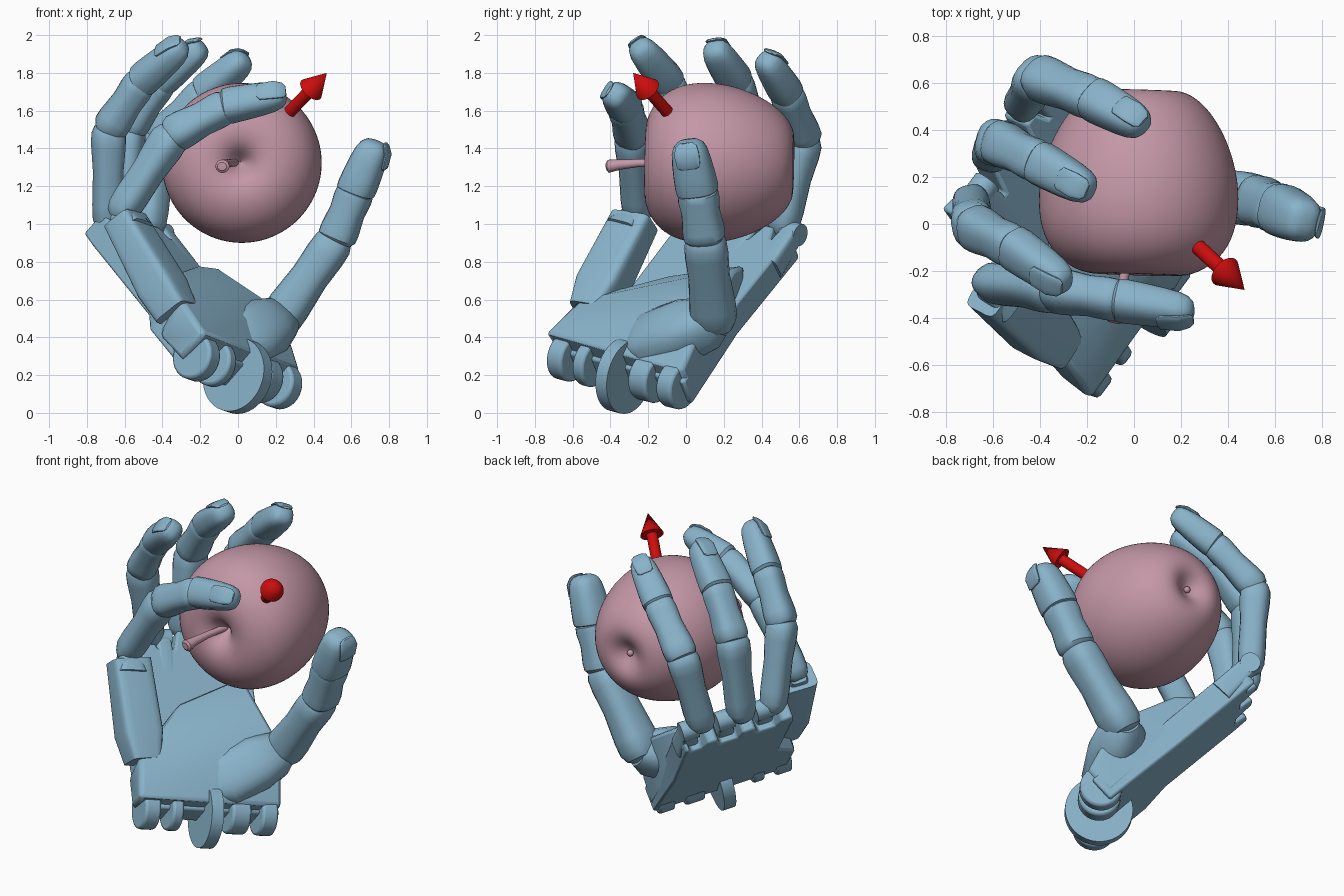
import bpy, bmesh, math
from mathutils import Vector as V

if "Cube" in bpy.data.objects:
    bpy.data.objects.remove(bpy.data.objects["Cube"])


def material(name, rgb):
    m = bpy.data.materials.new(name)
    m.diffuse_color = (*rgb, 1)
    m.use_nodes = True
    m.node_tree.nodes["Principled BSDF"].inputs["Base Color"].default_value = m.diffuse_color
    return m


BLUE = material("blue", (0.25, 0.45, 0.59))
PINK = material("pink", (0.55, 0.31, 0.385))
RED = material("red", (0.6, 0.004, 0.004))
APPLE = V((0.02, 0.17, 1.32))

# Palm frame: U wrist to knuckles, W towards the index side, N out of the palm
P0 = V((0, -0.32, 0.24))
U = V((-0.51, 0.55, 0.66)).normalized()
W = V((0.55, 0.82, -0.15))
W = (W - U * W.dot(U)).normalized()
N = W.cross(U)


def P(u, w, n):
    return P0 + U * u + W * w + N * n


def finish(bm, name, mat, angle=35):
    bmesh.ops.recalc_face_normals(bm, faces=bm.faces)
    me = bpy.data.meshes.new(name)
    bm.to_mesh(me)
    bm.free()
    me.materials.append(mat)
    me.shade_smooth()
    me.set_sharp_from_angle(angle=math.radians(angle))
    ob = bpy.data.objects.new(name, me)
    bpy.context.collection.objects.link(ob)
    return ob


def bevel(ob, width, segments=2):
    b = ob.modifiers.new("bevel", "BEVEL")
    b.width, b.segments, b.limit_method = width, segments, "ANGLE"
    return ob


def loft(name, a, b, up, profile, mat=BLUE, power=2.6, sides=20):
    """Rounded-box tube from a to b; profile rows are (t, half width, half height, lift)."""
    a, b = V(a), V(b)
    d = (b - a).normalized()
    up = (up - d * up.dot(d)).normalized()
    side = d.cross(up)
    bm = bmesh.new()
    rings = []
    for t, rw, rh, lift in profile:
        ring = []
        for i in range(sides):
            q = 2 * math.pi * (i + 0.5) / sides
            c, s = math.cos(q), math.sin(q)
            x = math.copysign(abs(c) ** (2 / power), c) * rw
            y = math.copysign(abs(s) ** (2 / power), s) * rh + lift
            ring.append(bm.verts.new(a.lerp(b, t) + side * x + up * y))
        rings.append(ring)
    for r, s in zip(rings, rings[1:]):
        for i in range(sides):
            j = (i + 1) % sides
            bm.faces.new((r[i], r[j], s[j], s[i]))
    bm.faces.new(rings[0])
    bm.faces.new(rings[-1])
    return finish(bm, name, mat)


def slab(name, outline, n0, n1, width):
    bm = bmesh.new()
    lo = [bm.verts.new(P(u, w, n0)) for u, w in outline]
    hi = [bm.verts.new(P(u, w, n1)) for u, w in outline]
    bm.faces.new(lo)
    bm.faces.new(hi)
    for i in range(len(lo)):
        j = (i + 1) % len(lo)
        bm.faces.new((lo[i], lo[j], hi[j], hi[i]))
    return bevel(finish(bm, name, BLUE), width)


def rod(name, a, b, r0, r1, mat=BLUE, sides=32):
    a, b = V(a), V(b)
    bm = bmesh.new()
    bmesh.ops.create_cone(bm, cap_ends=True, segments=sides, radius1=r0, radius2=r1,
                          depth=(b - a).length)
    rot = (b - a).to_track_quat("Z", "Y").to_matrix()
    for v in bm.verts:
        v.co = rot @ v.co + (a + b) / 2
    return finish(bm, name, mat)


# Bone profiles in units of the radius
BONE = [(-.08, .5), (-.04, .8), (.05, .98), (.2, 1), (.55, .92), (.82, 1.0), (.95, .98), (1.03, .8), (1.08, .5)]
TIP = [(-.06, .85), (-.02, 1.02), (.08, 1.05), (.3, 1.04), (.6, 1.0), (.8, .93), (.92, .8), (.99, .58), (1.02, .25)]


def digit(name, joints, radii):
    joints = [V(j) for j in joints]
    last = len(joints) - 2
    for k, (a, b) in enumerate(zip(joints, joints[1:])):
        r0, r1 = radii[k], radii[k + 1]
        up = (a + b) / 2 - APPLE
        rows = []
        for t, s in (TIP if k == last else BONE):
            r = (r0 + (r1 - r0) * min(max(t, 0), 1)) * s
            rows.append((t, r, r * 0.92, 0.012 * t if k == last else 0))
        loft(f"{name}_bone_{k + 1}", a, b, up, rows)
        # Nail lying on the back of the end bone
        if k == last:
            r = r1
            loft(name + "_nail", a, b, up,
                 [(.56, r * .4, .008, r * 1.02), (.6, r * .62, .012, r * 1.03),
                  (.85, r * .68, .014, r * .95), (.99, r * .58, .012, r * .72),
                  (1.04, r * .35, .006, r * .62)])


# Fingers and thumb
R = (.085, .1, .09, .08)
digit("index_finger", [(-.47, .51, .98), (-.41, .625, 1.45), (-.17, .53, 1.7), (.045, .41, 1.87)], R)
digit("middle_finger", [(-.61, .3, 1.0), (-.58, .35, 1.5), (-.4, .26, 1.76), (-.18, .14, 1.93)], R)
digit("ring_finger", [(-.69, .09, 1.0), (-.685, -.01, 1.5), (-.51, -.1, 1.76), (-.28, -.25, 1.94)], R)
digit("little_finger", [(-.62, -.25, 1.06), (-.35, -.28, 1.47), (-.06, -.325, 1.625), (.25, -.365, 1.68)], R)
digit("thumb", [(.21, .15, .48), (.52, .1, .92), (.625, .06, 1.18), (.72, .01, 1.44)], (.125, .112, .108, .1))

# Knuckle hinges and the webs that carry them
for name, u, w in (("index", 1.17, .31), ("middle", 1.13, .08), ("ring", 1.08, -.17)):
    rod(name + "_knuckle", P(u, w - .05, 0), P(u, w + .05, 0), .06, .06)
    loft(name + "_knuckle_web", P(u - .25, w, -.02), P(u, w, 0), N,
         [(0, .07, .07, 0), (1, .045, .055, 0)], power=5)

# Palm plate with a slot behind each finger
slab("palm_plate", [(-.04, .44), (-.04, -.4), (.3, -.42), (.45, -.3), (1.0, -.33), (1.1, -.32), (1.09, -.25),
                    (1.0, -.22), (1.0, -.11), (1.12, -.08), (1.12, 0), (1.02, .02), (1.02, .13), (1.14, .16),
                    (1.14, .22), (1.06, .25), (1.06, .32), (1.12, .34), (1.1, .36), (.5, .37)],
     -.11, .05, .02)

# Raised inner palm as a faceted hull
bm = bmesh.new()
for p in ((-.02, -.48, .14), (-.02, .43, .11), (.25, -.45, .14), (.42, -.06, .2), (.32, .42, .24), (.72, .29, .15),
          (.82, .26, .07), (.65, -.12, .05), (.0, -.45, -.06), (.2, -.44, -.08), (-.02, .44, -.08),
          (.6, .35, -.06), (.4, -.2, -.05)):
    bm.verts.new(P(*p))
bmesh.ops.convex_hull(bm, input=bm.verts)
bevel(finish(bm, "inner_palm", BLUE), .025)

# Thumb mound and little finger's palm bone
loft("thumb_mound", P(.12, .04, .07), P(.31, .44, .17), N,
     [(-.1, .1, .08, 0), (.1, .17, .13, 0), (.6, .17, .15, 0), (.95, .13, .13, 0), (1.1, .08, .08, 0)])
base = V((-.62, -.25, 1.06))
loft("little_finger_palm_bone", P(.25, -.4, .06), base, N,
     [(0, .09, .1, 0), (.25, .125, .11, 0), (.92, .12, .085, 0)], power=6)
loft("little_finger_knuckle_web", base - U * .15, base, N,
     [(0, .09, .08, 0), (1, .05, .06, 0)], power=5)

# Wrist hinge: one large disc between smaller rounded lugs
rod("wrist_disc", P(-.03, -.035, -.03), P(-.03, .04, -.03), .2, .2, sides=48)
for i, (w, half) in enumerate(((-.38, .05), (-.22, .035), (.18, .06), (.36, .05))):
    bevel(rod(f"wrist_lug_{i + 1}", P(-.02, w - half, -.01), P(-.02, w + half, -.01), .125, .125), .015)

# Apple turned from a profile around its core
axis = V((.03, 1, -.02)).normalized()
top = V((.01, -.22, 1.33))
rot = axis.to_track_quat("Z", "Y").to_matrix()
PROFILE = [(.001, .12), (.03, .09), (.08, .025), (.16, -.002), (.26, .015), (.36, .085), (.415, .19), (.43, .31),
           (.42, .43), (.385, .55), (.33, .66), (.255, .75), (.17, .795), (.1, .785), (.045, .745), (.001, .73)]
bm = bmesh.new()
vs = [bm.verts.new((r, 0, s)) for r, s in PROFILE]
es = [bm.edges.new(p) for p in zip(vs, vs[1:])]
bmesh.ops.spin(bm, geom=vs + es, cent=(0, 0, 0), axis=(0, 0, 1), angle=2 * math.pi, steps=32)
bmesh.ops.remove_doubles(bm, verts=bm.verts, dist=.0005)
for v in bm.verts:
    v.co = rot @ v.co + top
apple = finish(bm, "apple", PINK, 180)
sub = apple.modifiers.new("smooth", "SUBSURF")
sub.levels = sub.render_levels = 2

# Apple stalk and the bud at its far end
loft("apple_stalk", (-.01, -.08, 1.325), (-.085, -.42, 1.305), V((0, 0, 1)),
     [(0, .02, .02, 0), (.5, .021, .021, .008), (.8, .027, .027, .005), (.97, .038, .035, 0), (1, .025, .022, 0)],
     PINK, 2)
bm = bmesh.new()
bmesh.ops.create_uvsphere(bm, u_segments=16, v_segments=8, radius=.02)
bmesh.ops.translate(bm, verts=bm.verts, vec=top + axis * .745)
finish(bm, "apple_bud", PINK, 60)

# Red arrow
tail, tip = V((.275, -.1, 1.595)), V((.47, -.28, 1.8))
neck = tail.lerp(tip, .57)
rod("arrow_shaft", tail, neck, .033, .033, RED)
rod("arrow_head", neck, tip, .07, 0, RED)
